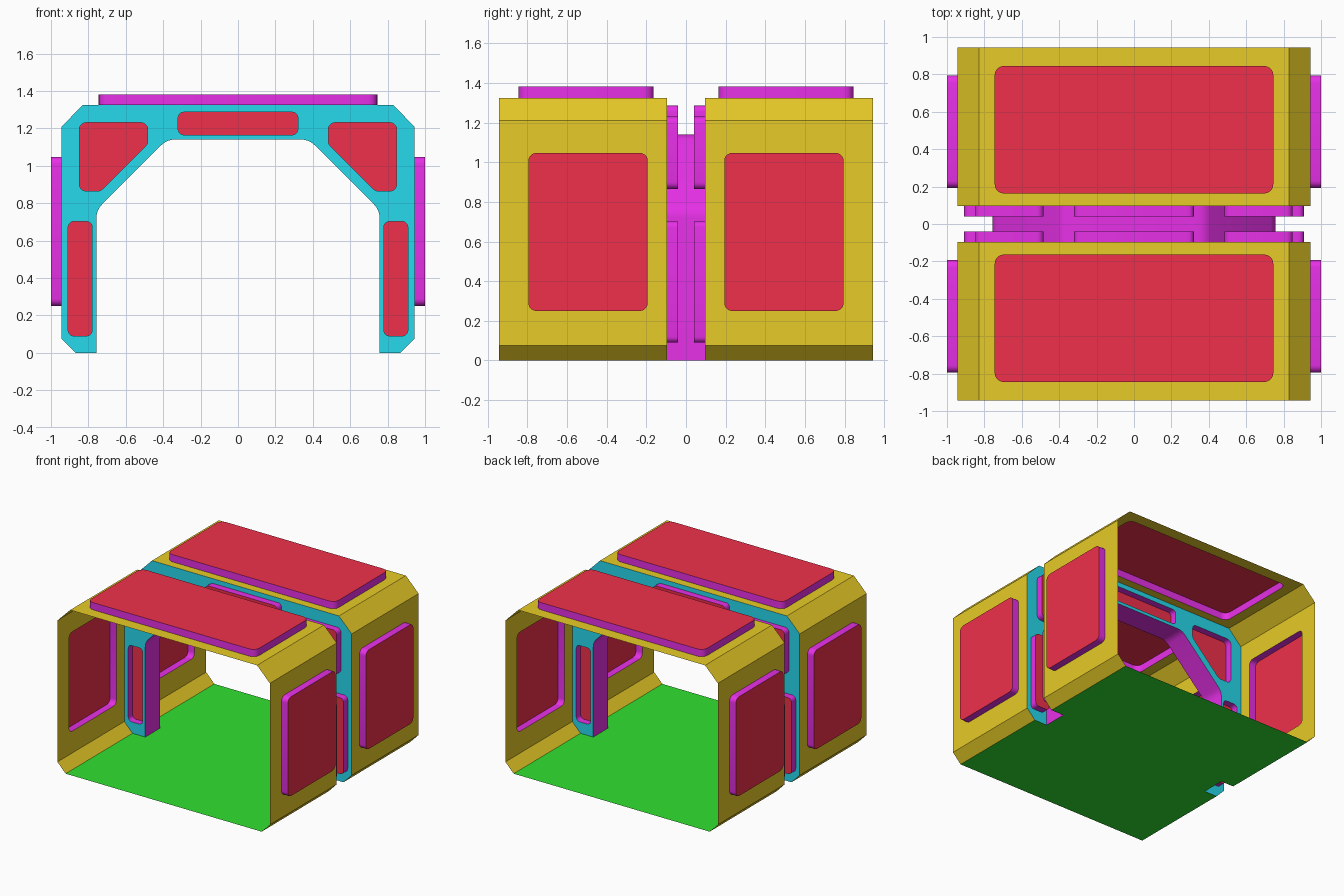
import bpy, bmesh, math
from mathutils import Vector

if "Cube" in bpy.data.objects:
    bpy.data.objects.remove(bpy.data.objects["Cube"])


def material(name, rgb):
    m = bpy.data.materials.new(name)
    m.diffuse_color = (*rgb, 1)
    m.use_nodes = True
    m.node_tree.nodes["Principled BSDF"].inputs["Base Color"].default_value = m.diffuse_color
    return m


GOLD = material("gold", (0.80, 0.60, 0.02))
CYAN = material("cyan", (0.02, 0.70, 0.85))
PURPLE = material("purple", (0.80, 0.03, 0.80))
RED = material("red", (0.87, 0.03, 0.07))
GREEN = material("green", (0.03, 0.75, 0.03))


def finish(name, bm, *mats):
    mesh = bpy.data.meshes.new(name)
    bm.to_mesh(mesh)
    bm.free()
    for m in mats:
        mesh.materials.append(m)
    mesh.shade_smooth()
    mesh.set_sharp_from_angle(angle=math.radians(30))
    ob = bpy.data.objects.new(name, mesh)
    bpy.context.collection.objects.link(ob)
    return ob


def fillet(pts, r, closed=True, seg=5):
    """Round the corners of a 2D path with arcs of radius r."""
    out, n = [], len(pts)
    for i, p in enumerate(pts):
        p = Vector(p)
        if not closed and i in (0, n - 1):
            out.append(p)
            continue
        a = (Vector(pts[i - 1]) - p).normalized()
        b = (Vector(pts[(i + 1) % n]) - p).normalized()
        half = a.angle(b) / 2
        c = p + (a + b).normalized() * r / math.sin(half)
        t = r / math.tan(half)
        s, e = p + a * t - c, p + b * t - c
        w = s.angle(e)
        for k in range(seg + 1):
            f = k / seg
            out.append(c + (s * math.sin((1 - f) * w) + e * math.sin(f * w)) / math.sin(w))
    return out


def rect(u0, u1, v0, v1, r):
    return fillet([(u0, v0), (u1, v0), (u1, v1), (u0, v1)], r)


def add_sheet(bm, outline, holes, place, normal):
    """Fill a flat outline with holes cut out."""
    edges = []
    for loop in [outline] + holes:
        vs = [bm.verts.new(place(*p)) for p in loop]
        edges += [bm.edges.new((vs[i - 1], vs[i])) for i in range(len(vs))]
    res = bmesh.ops.triangle_fill(bm, edges=edges, use_beauty=True, normal=normal)
    for f in res["geom"]:
        if isinstance(f, bmesh.types.BMFace):
            f.normal_update()
            if f.normal.dot(normal) < 0:
                f.normal_flip()


def panel(name, outline, place, push):
    """Raised panel: purple rim and red cap, open at the back."""
    bm = bmesh.new()
    low = [bm.verts.new(place(*p)) for p in outline]
    top = [bm.verts.new(place(*p) + push) for p in outline]
    for i in range(len(low)):
        bm.faces.new((low[i - 1], low[i], top[i], top[i - 1]))
    bm.faces.new(top).material_index = 1
    bmesh.ops.recalc_face_normals(bm, faces=bm.faces)
    cap = next(f for f in bm.faces if f.material_index == 1)
    if cap.normal.dot(push) < 0:
        bmesh.ops.reverse_faces(bm, faces=bm.faces)
    finish(name, bm, PURPLE, RED)


W, H, L, G = 0.943, 1.324, 0.943, 0.095      # half width, height, half length, half gap
XT, ZT, XB, ZB = 0.83, 1.21, 0.87, 0.075     # chamfer corners
arch = [(0.757, 0), (0.757, 0.763), (0.38, 1.14), (-0.38, 1.14), (-0.757, 0.763), (-0.757, 0)]
arch = fillet(arch, 0.1, closed=False)

# Plate panel outlines
top_slot = rect(-0.32, 0.32, 1.165, 1.286, 0.03)
plate_panels = [("top", top_slot)]
for sx, side in ((1, "right"), (-1, "left")):
    leg = rect(0.78, 0.908, 0.09, 0.702, 0.03)
    corner = fillet([(0.483, 1.23), (0.848, 1.23), (0.848, 0.865), (0.735, 0.865), (0.483, 1.117)], 0.035)
    for nm, loop in (("leg", leg), ("corner", corner)):
        plate_panels.append((f"{side}_{nm}", [Vector((sx * p.x, p.y)) for p in loop]))

for sy, end in ((-1, "front"), (1, "back")):
    # Outer shell: side walls, roof and chamfers as thin sheets
    bm = bmesh.new()
    y0, y1 = sy * G, sy * L
    side_hole = rect(0.193, 0.795, 0.25, 1.047, 0.04)
    roof_hole = rect(-0.745, 0.745, 0.163, 0.845, 0.05)

    def roof(u, v):
        return Vector((u, sy * v, H))

    add_sheet(bm, [(-XT, G), (XT, G), (XT, L), (-XT, L)], [roof_hole], roof, Vector((0, 0, 1)))
    panel(f"{end}_roof_panel", roof_hole, roof, Vector((0, 0, 0.058)))
    for sx, side in ((1, "right"), (-1, "left")):
        def wall(u, v, sx=sx):
            return Vector((sx * W, sy * u, v))

        add_sheet(bm, [(G, ZB), (L, ZB), (L, ZT), (G, ZT)], [side_hole], wall, Vector((sx, 0, 0)))
        panel(f"{end}_{side}_wall_panel", side_hole, wall, Vector((sx * (1 - W), 0, 0)))
        for (xa, za), (xb, zb) in (((XB, 0), (W, ZB)), ((W, ZT), (XT, H))):
            f = bm.faces.new([bm.verts.new(c) for c in (
                (sx * xa, y0, za), (sx * xa, y1, za), (sx * xb, y1, zb), (sx * xb, y0, zb))])
            f.normal_update()
            if f.normal.x * sx < 0:
                f.normal_flip()
    bmesh.ops.remove_doubles(bm, verts=bm.verts, dist=1e-4)
    finish(f"{end}_shell", bm, GOLD)

    # Arched frame plate with panels raised into the gap
    def plate(u, v):
        return Vector((u, sy * G, v))

    outline = [(-XB, 0), (-W, ZB), (-W, ZT), (-XT, H), (XT, H), (W, ZT), (W, ZB), (XB, 0)] + list(arch)
    bm = bmesh.new()
    add_sheet(bm, outline, [p for _, p in plate_panels], plate, Vector((0, -sy, 0)))
    finish(f"{end}_frame_plate", bm, CYAN)
    for nm, loop in plate_panels:
        panel(f"{end}_frame_{nm}_panel", loop, plate, Vector((0, -sy * 0.055, 0)))

# Arch lining that bridges the gap
bm = bmesh.new()
rows = [[bm.verts.new((p.x, y, p.y)) for y in (-G, G)] for p in arch]
for a, b in zip(rows, rows[1:]):
    bm.faces.new((a[0], a[1], b[1], b[0]))
finish("arch_lining", bm, PURPLE)

# Floor, narrower across the gap
bm = bmesh.new()
half = [(XB, -L), (XB, -G), (0.757, -G), (0.757, G), (XB, G), (XB, L)]
bm.faces.new([bm.verts.new((x, y, 0)) for x, y in half + [(-x, y) for x, y in reversed(half)]])
finish("floor", bm, GREEN)
